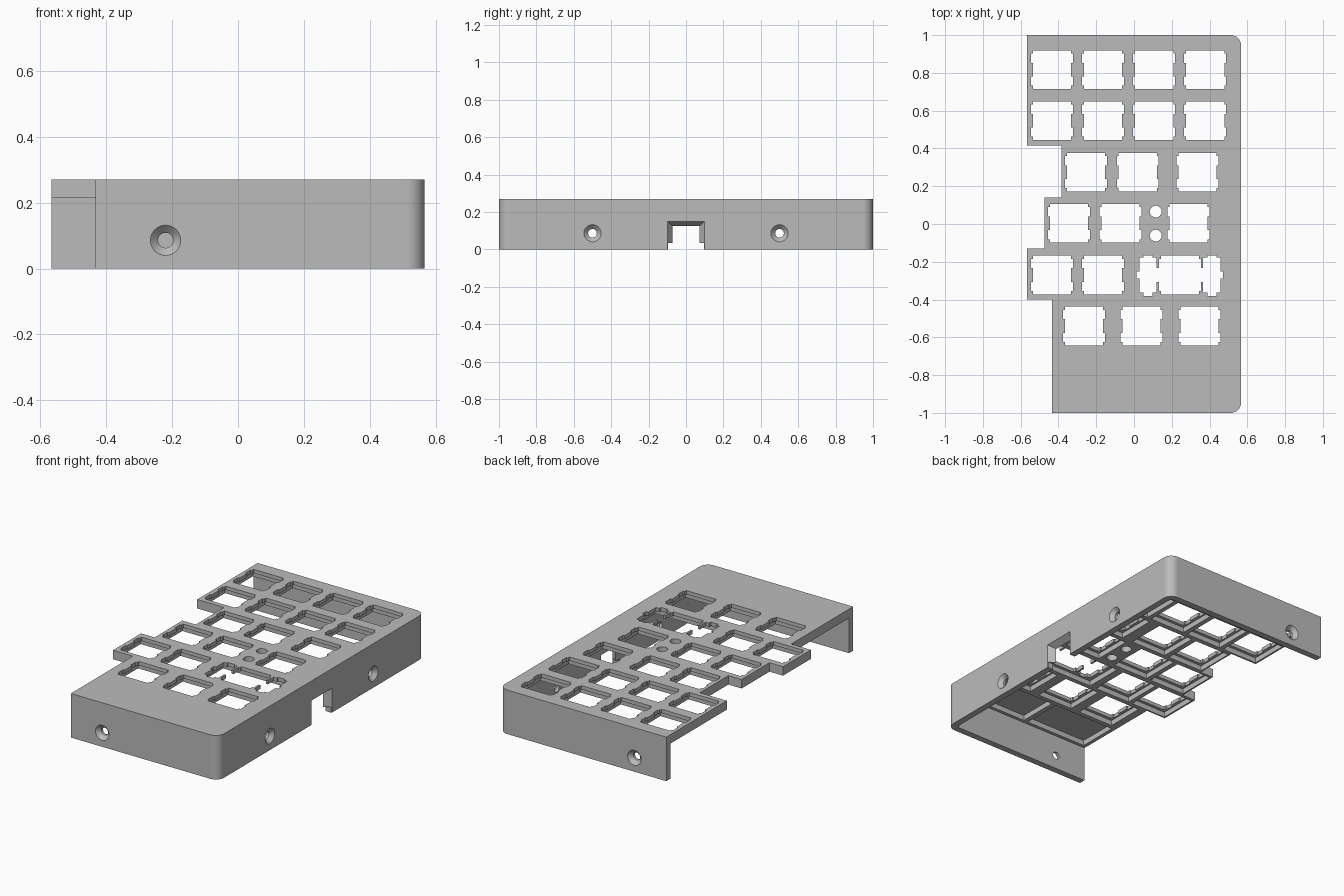
import bpy, bmesh, math
from mathutils import Vector, Matrix

cube = bpy.data.objects.get("Cube")
if cube:
    bpy.data.objects.remove(cube, do_unlink=True)

TOP, PLATE, ROOF, WALL = 0.27, 0.215, 0.247, 0.04
HALF_X, HALF_Y = 0.567, 1.0

grey = bpy.data.materials.new("plain_grey")
grey.use_nodes = True
grey.diffuse_color = (0.5, 0.5, 0.5, 1)
grey.node_tree.nodes["Principled BSDF"].inputs["Base Color"].default_value = (0.5, 0.5, 0.5, 1)


def to_object(name, bm):
    bmesh.ops.recalc_face_normals(bm, faces=bm.faces)
    mesh = bpy.data.meshes.new(name)
    bm.to_mesh(mesh)
    bm.free()
    mesh.materials.append(grey)
    obj = bpy.data.objects.new(name, mesh)
    bpy.context.collection.objects.link(obj)
    return obj


def prisms(name, outlines, z0, z1):
    """Extrude every outline from z0 to z1 in one object."""
    bm = bmesh.new()
    for outline in outlines:
        face = bm.faces.new([bm.verts.new((x, y, z0)) for x, y in outline])
        new = bmesh.ops.extrude_face_region(bm, geom=[face])["geom"]
        bmesh.ops.translate(bm, vec=(0, 0, z1 - z0),
                            verts=[g for g in new if isinstance(g, bmesh.types.BMVert)])
    return to_object(name, bm)


def cones(name, spots, r_out, r_in, shift, depth):
    """Round cutters, each centred at a spot and pointing out along its direction."""
    bm = bmesh.new()
    for pos, out in spots:
        out = Vector(out)
        turn = out.to_track_quat('Z', 'Y').to_matrix().to_4x4()
        bmesh.ops.create_cone(bm, cap_ends=True, segments=32, radius1=r_in, radius2=r_out,
                              depth=depth,
                              matrix=Matrix.Translation(Vector(pos) + out * shift) @ turn)
    return to_object(name, bm)


def rect(x0, x1, y0, y1):
    return [(x0, y0), (x1, y0), (x1, y1), (x0, y1)]


def box_at(x, y, hx, hy):
    return rect(x - hx, x + hx, y - hy, y + hy)


def arc(cx, cy, r, start, n=10):
    steps = [math.radians(start + 90 * i / n) for i in range(n + 1)]
    return [(cx + r * math.cos(a), cy + r * math.sin(a)) for a in steps]


def switch_hole(x, y):
    """Square opening with two clip notches on each side."""
    quarter = [(0.101, 0.036), (0.111, 0.036), (0.111, 0.085), (0.101, 0.085), (0.101, 0.102)]
    right = [(px, -py) for px, py in reversed(quarter)] + quarter
    return [(x + px, y + py) for px, py in right] + [(x - px, y - py) for px, py in right]


# Key layout: row height and the key centres in it
rows = {
    0.817: (-0.435, -0.165, 0.107, 0.377),
    0.547: (-0.435, -0.165, 0.107, 0.377),
    0.275: (-0.255, 0.02, 0.336),
    0.004: (-0.344, -0.071, 0.288),
    -0.27: (-0.435, -0.165),
    -0.54: (-0.264, 0.04, 0.346),
}
keys = [(x, y) for y, xs in rows.items() for x in xs]
wide_key = (0.243, -0.27)
wx, wy = wide_key

# Case body with a stepped right edge and two rounded corners
R = 0.055
body_outline = (arc(HALF_X - R, -HALF_Y + R, R, -90) + arc(HALF_X - R, HALF_Y - R, R, 0)
                + [(-HALF_X, 1), (-HALF_X, 0.415), (-0.385, 0.415), (-0.385, 0.14),
                   (-0.475, 0.14), (-0.475, -0.13), (-HALF_X, -0.13), (-HALF_X, -0.4),
                   (-0.433, -0.4), (-0.433, -1)])
case = prisms("keyboard_case", [body_outline], 0, TOP)

# Hollow interior, open at the bottom and the stepped edge
ix, iy, ir = HALF_X - WALL, HALF_Y - WALL, 0.02
interior = prisms("interior_cutter", [
    arc(ix - ir, -iy + ir, ir, -90) + arc(ix - ir, iy - ir, ir, 0) + [(-1, iy), (-1, -iy)]],
    -0.1, PLATE)

# Underside pockets around each key, and the blank front area
pockets = prisms("pocket_cutter",
                 [box_at(x, y, 0.121, 0.121) for x, y in keys]
                 + [box_at(wx, wy, 0.24, 0.121)]
                 + [rect(-0.41, 0.01, -0.94, -0.69), rect(0.04, 0.51, -0.94, -0.69)],
                 0.1, ROOF)

# Through holes in the plate
holes = prisms("switch_cutter", [switch_hole(x, y) for x, y in keys + [wide_key]], 0.1, 0.4)
sides = (-1, 1)
wells = prisms("stabilizer_cutter", [box_at(wx + s * 0.169, wy, 0.046, 0.093) for s in sides],
               0.1, 0.4)
slots = prisms("stabilizer_slot_cutter",
               [box_at(wx + s * 0.169, wy - 0.003, 0.024, 0.107) for s in sides], 0.1, 0.4)
channel = prisms("stabilizer_channel_cutter", [box_at(wx, wy, 0.2, 0.036)], 0.1, 0.4)
tabs = prisms("stabilizer_tab_cutter", [box_at(wx, wy, 0.229, 0.018)], 0.1, 0.4)
round_holes = cones("round_hole_cutter", [((0.115, y, TOP), (0, 0, 1)) for y in (0.066, -0.061)],
                    0.031, 0.031, 0, 0.3)

# Countersunk screw holes in the walls
screws = [((-0.22, -HALF_Y, 0.086), (0, -1, 0)), ((-0.35, HALF_Y, 0.086), (0, 1, 0)),
          ((HALF_X, -0.5, 0.086), (1, 0, 0)), ((HALF_X, 0.5, 0.086), (1, 0, 0))]
bores = cones("screw_bore_cutter", screws, 0.023, 0.023, 0, 0.2)
sinks = cones("countersink_cutter", screws, 0.048, 0.022, -0.011, 0.026)

# Cable port tapering inward through the left wall
bm = bmesh.new()
ends = []
for x, half, high in ((HALF_X + 0.004, 0.103, 0.152), (ix - 0.004, 0.068, 0.122)):
    ends.append([bm.verts.new((x, y, z)) for y, z in
                 ((-half, -0.05), (half, -0.05), (half, high), (-half, high))])
a, b = ends
bm.faces.new(a)
bm.faces.new(b)
for i in range(4):
    j = (i + 1) % 4
    bm.faces.new((a[i], a[j], b[j], b[i]))
port = to_object("port_cutter", bm)
port_foot = prisms("port_foot_cutter", [rect(ix - 0.1, HALF_X + 0.1, -0.097, 0.097)], -0.1, 0.035)

# Cut everything out of the body, then drop the cutters
bpy.context.view_layer.objects.active = case
for cutter in (interior, pockets, holes, wells, slots, channel, tabs, round_holes,
               bores, sinks, port, port_foot):
    cutter.hide_render = True
    mod = case.modifiers.new(cutter.name, 'BOOLEAN')
    mod.operation = 'DIFFERENCE'
    mod.solver = 'EXACT'
    mod.object = cutter
    bpy.ops.object.modifier_apply(modifier=mod.name)
    bpy.data.objects.remove(cutter, do_unlink=True)

# Smooth the rounded corners and bores, keep the flats crisp
bpy.ops.object.select_all(action='DESELECT')
case.select_set(True)
bpy.ops.object.shade_smooth_by_angle(angle=math.radians(30))
weighted = case.modifiers.new("weighted_normals", 'WEIGHTED_NORMAL')
weighted.keep_sharp = True
